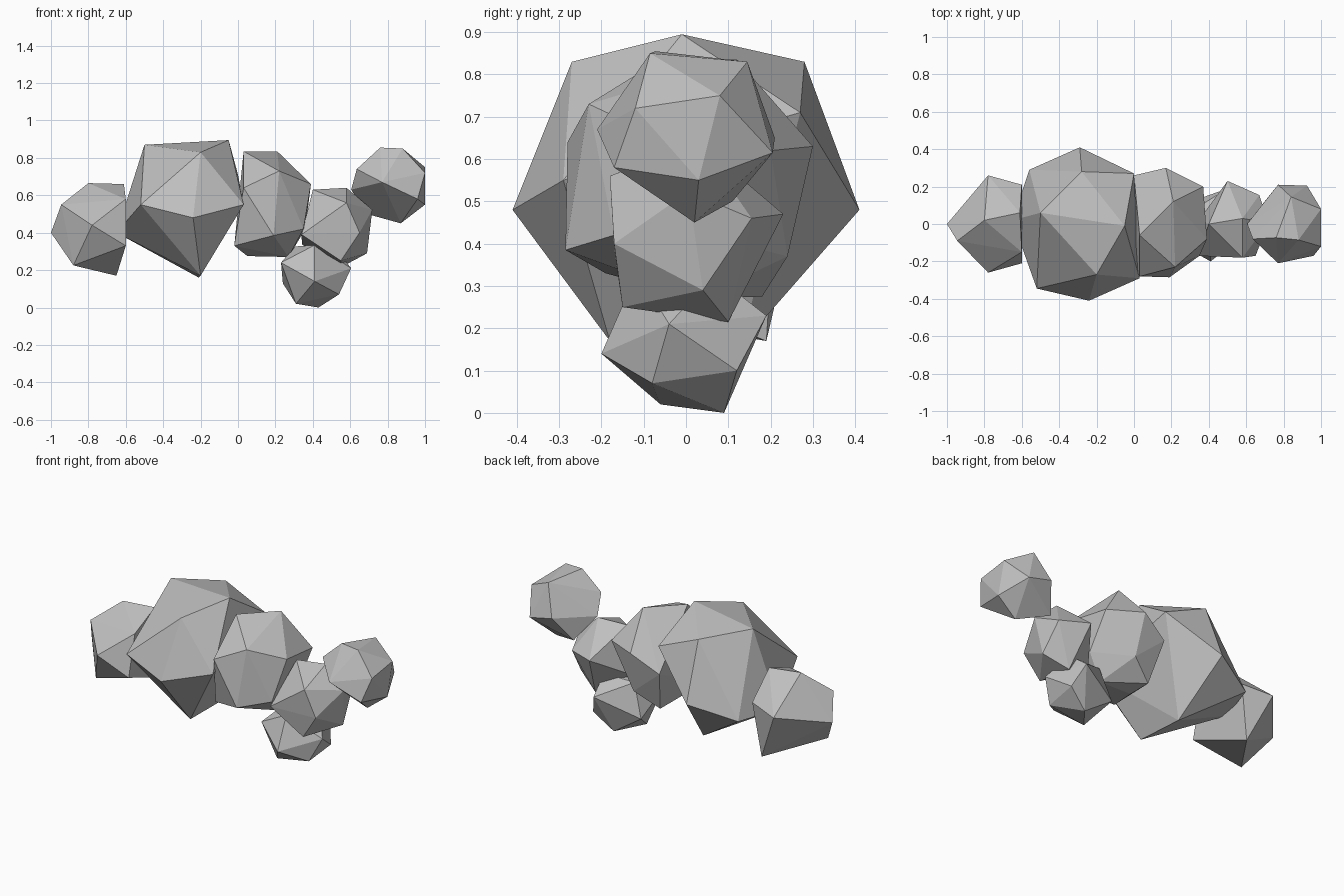
import bpy
import bmesh
import math
from mathutils import Matrix, Vector

cube = bpy.data.objects.get("Cube")
if cube:
    bpy.data.objects.remove(cube, do_unlink=True)

# One plain stone colour for everything
stone = bpy.data.materials.new("light_grey_stone")
stone.use_nodes = True
GREY = (0.52, 0.52, 0.52, 1.0)
stone.diffuse_color = GREY
stone.node_tree.nodes["Principled BSDF"].inputs["Base Color"].default_value = GREY


def faceted_hull(name, points):
    """Flat-shaded convex lump wrapped around a handful of points."""
    bm = bmesh.new()
    for point in points:
        bm.verts.new(point)
    result = bmesh.ops.convex_hull(bm, input=bm.verts[:])
    loose = {v for v in result["geom_interior"] + result["geom_unused"]
             if isinstance(v, bmesh.types.BMVert)}
    if loose:
        bmesh.ops.delete(bm, geom=list(loose), context="VERTS")
    bmesh.ops.recalc_face_normals(bm, faces=bm.faces[:])
    mesh = bpy.data.meshes.new(name)
    bm.to_mesh(mesh)
    bm.free()
    mesh.materials.append(stone)
    obj = bpy.data.objects.new(name, mesh)
    bpy.context.collection.objects.link(obj)
    return obj


def icosahedron(radius):
    bm = bmesh.new()
    bmesh.ops.create_icosphere(bm, subdivisions=1, radius=radius)
    points = [v.co.copy() for v in bm.verts]
    bm.free()
    return points


def lump(name, centre, radius, corners):
    """Icosahedron turned to suit its main corners, then pulled out to them."""
    centre = Vector(centre)
    corners = [Vector(c) for c in corners]
    base = icosahedron(radius)
    axis = (corners[0] - centre).normalized()
    aim = base[0].rotation_difference(axis).to_matrix()

    def turned(step):
        twist = Matrix.Rotation(math.radians(step), 3, axis)
        return [centre + twist @ aim @ p for p in base]

    def misfit(points):
        return sum(min((p - c).length_squared for p in points) for c in corners)

    points = min((turned(step) for step in range(72)), key=misfit)
    free = list(range(len(points)))
    for corner in corners:
        nearest = min(free, key=lambda i: (points[i] - corner).length)
        points[nearest] = corner
        free.remove(nearest)
    return faceted_hull(name, points)


# Large central body: front and back points, upper ring, then underside
faceted_hull("body", [
    (-.24, -.41, .48), (-.29, .41, .48),
    (.03, -.29, .55), (-.20, -.27, .83), (-.52, -.345, .55), (-.65, .02, .40),
    (-.05, -.01, .895), (-.50, .06, .87), (-.28, .28, .83),
    (-.56, .29, .40), (0, .27, .71),
    (-.20, -.18, .17), (-.21, .13, .16),
])

# Rear lump on the model's right
faceted_hull("tail_lump", [
    (-.78, -.26, .44), (-.945, -.09, .55), (-.88, -.13, .225), (-.60, -.21, .33),
    (-.80, .02, .665), (-1, 0, .40), (-.78, .26, .47), (-.65, .19, .17),
    (-.61, .06, .66), (-.60, .21, .50), (-.60, -.15, .58),
])

# Chest lump beside the body
faceted_hull("chest_lump", [
    (.19, -.285, .385), (.03, -.28, .64), (.22, -.23, .73), (.39, -.08, .66),
    (.17, .30, .63), (.21, .12, .835), (.03, -.06, .835), (.37, .20, .62),
    (.19, .24, .37), (.27, .03, .27), (.05, .03, .275), (.05, .18, .275),
    (0, .26, .53), (-.02, -.19, .33), (.35, -.17, .42), (.36, .05, .42),
])

# Neck lump
lump("neck_lump", (.53, .01, .43), .21, [
    (.65, -.17, .40), (.58, -.18, .56), (.55, -.15, .25), (.69, .04, .29),
    (.67, .155, .46), (.50, .23, .47), (.58, .03, .64), (.40, 0, .63),
    (.34, -.17, .39), (.55, .10, .215),
])

# Low hanging lump under the neck
lump("lower_lump", (.41, 0, .17), .20, [
    (.41, -.20, .14), (.54, -.08, .07), (.605, -.04, .21), (.55, .12, .10),
    (.43, .09, 0), (.31, -.06, .02), (.50, .19, .23), (.23, -.10, .24),
])

# Raised end lump on the model's left
faceted_hull("head_lump", [
    (1, .08, .75), (1, .03, .55), (1, -.12, .72), (.96, -.17, .58),
    (.77, -.21, .67), (.87, .02, .45), (.76, -.073, .855), (.88, -.085, .85),
    (.84, .145, .83), (.925, .205, .615), (.77, .21, .65), (.635, -.08, .74),
    (.605, 0, .63), (.69, .11, .50),
])
